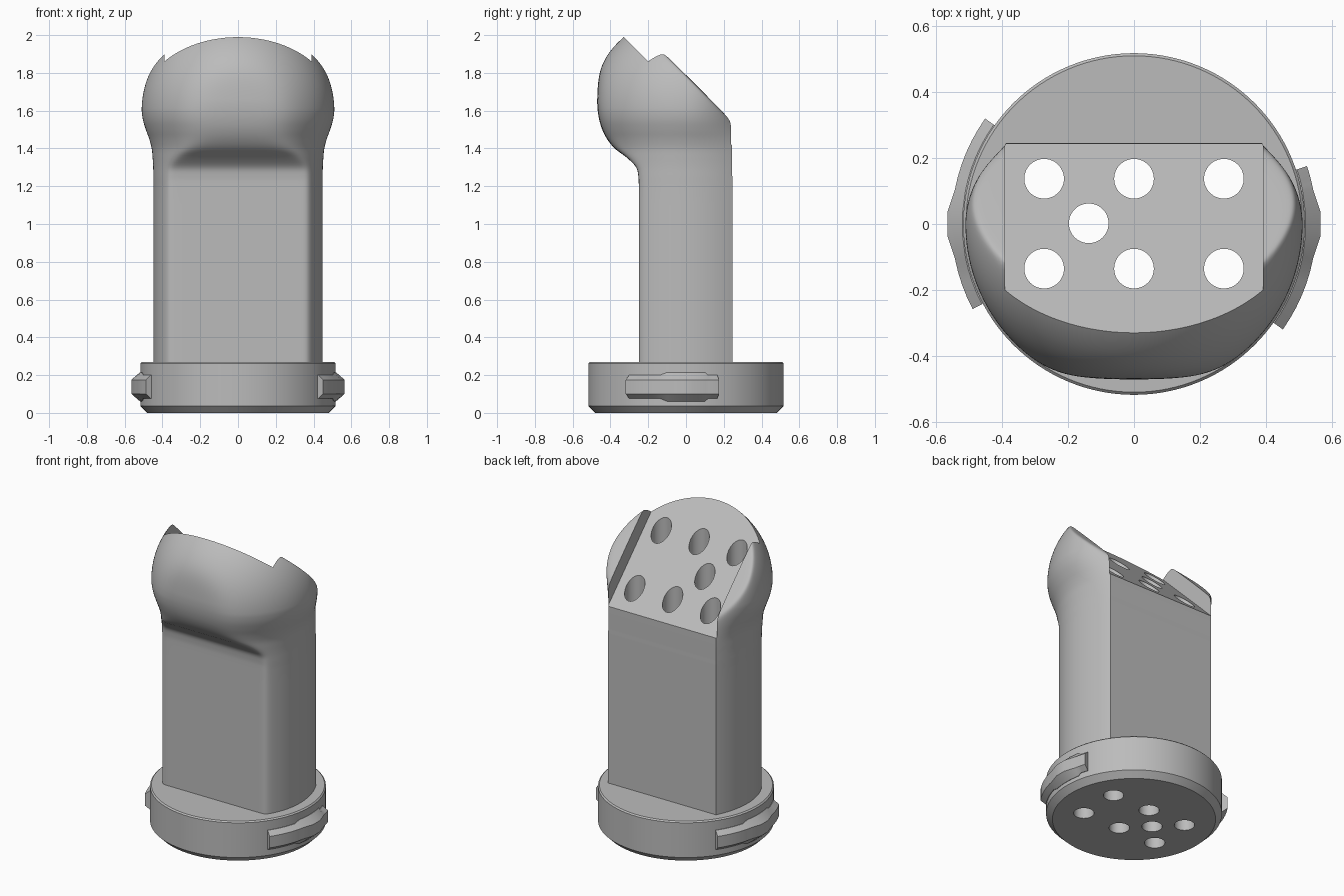
import bpy, bmesh, math
from mathutils import Matrix, Vector

old = bpy.data.objects.get("Cube")
if old:
    bpy.data.objects.remove(old, do_unlink=True)

grey = bpy.data.materials.new("plain_grey")
grey.use_nodes = True
grey.diffuse_color = (0.5, 0.5, 0.5, 1)
grey.node_tree.nodes["Principled BSDF"].inputs["Base Color"].default_value = (0.5, 0.5, 0.5, 1)


def make_object(name, bm):
    bmesh.ops.recalc_face_normals(bm, faces=bm.faces)
    mesh = bpy.data.meshes.new(name)
    bm.to_mesh(mesh)
    bm.free()
    mesh.materials.append(grey)
    obj = bpy.data.objects.new(name, mesh)
    bpy.context.collection.objects.link(obj)
    return obj


def loft(name, rings):
    """Skin closed rings of points and cap both ends."""
    bm = bmesh.new()
    loops = [[bm.verts.new(p) for p in ring] for ring in rings]
    n = len(loops[0])
    for low, high in zip(loops, loops[1:]):
        for i in range(n):
            j = (i + 1) % n
            bm.faces.new((low[i], low[j], high[j], high[i]))
    bm.faces.new(loops[0][::-1])
    bm.faces.new(loops[-1])
    return make_object(name, bm)


def select_only(obj):
    bpy.ops.object.select_all(action="DESELECT")
    obj.select_set(True)
    bpy.context.view_layer.objects.active = obj


def subtract(obj, cutter):
    select_only(obj)
    mod = obj.modifiers.new("cut", "BOOLEAN")
    mod.operation = "DIFFERENCE"
    mod.solver = "EXACT"
    mod.object = cutter
    bpy.ops.object.modifier_apply(modifier=mod.name)


def smooth(obj):
    select_only(obj)
    bpy.ops.object.shade_smooth_by_angle(angle=math.radians(32))


# Body profile: height, half width, front depth
BACK, CORNER = 0.245, 0.387
HEAD_Z, HEAD_R = 1.6, 0.51
PROFILE = [(1.2, .447, .25), (1.25, .448, .252), (1.3, .449, .264), (1.35, .452, .312),
           (1.4, .457, .378), (1.45, .47, .42), (1.5, .488, .447), (1.55, .503, .463),
           (1.6, .51, .472), (1.65, .51, .476)]


def profile_at(z):
    if z <= PROFILE[0][0]:
        return PROFILE[0][1:]
    f = (z - PROFILE[0][0]) / 0.05
    i = min(int(f), len(PROFILE) - 2)
    t = min(f - i, 1)
    p = [PROFILE[max(0, min(k, len(PROFILE) - 1))] for k in range(i - 1, i + 3)]
    width, depth = [0.5 * (2 * p[1][c] + (p[2][c] - p[0][c]) * t
                    + (2 * p[0][c] - 5 * p[1][c] + 4 * p[2][c] - p[3][c]) * t ** 2
                    + (3 * p[1][c] - p[0][c] - 3 * p[2][c] + p[3][c]) * t ** 3) for c in (1, 2)]
    if z > HEAD_Z:
        width = math.sqrt(HEAD_R ** 2 - (z - HEAD_Z) ** 2)
    return width, depth


def ease_below_lip(p):
    """Flatten the top softly against the sloping lip plane."""
    d = (p.y + p.z - 1.79) / math.sqrt(2)
    if d < -0.2:
        return p
    shift = (d - math.sqrt(d * d + 0.0006)) / 2 - d
    return p + Vector((0, 1, 1)) * shift / math.sqrt(2)


def body_ring(z, count=120):
    a, b = profile_at(z)
    wide = max(a, 0.43)
    start = math.acos(CORNER / wide)
    back_r = BACK / math.sin(start)
    ring = []
    for i in range(count + 1):
        ang = start - (math.pi + 2 * start) * i / count
        x, s = a * math.cos(ang), math.sin(ang)
        if s >= 0:
            y = back_r * s
        else:
            y = -((max(-s * a, 0.001) / b) ** -20 + 1) ** (-1 / 20) * b
        ring.append(ease_below_lip(Vector((x, y, z))))
    return ring


levels = [0.262, 0.6, 0.9, 1.1] + [1.2 + 0.0125 * i for i in range(71)]
body = loft("body_and_head", [body_ring(z) for z in levels])

# Base disc with chamfered rims
base = loft("base_disc", [[(r * math.cos(k * math.tau / 128), r * math.sin(k * math.tau / 128), z)
                           for k in range(128)]
                          for r, z in ((.48, 0), (.517, .037), (.517, .262), (.509, .27))])

# Sloping recess between the two side lips
bm = bmesh.new()
bmesh.ops.create_cube(bm, size=1, matrix=Matrix.Translation((0, 0, 1.66))
                      @ Matrix.Rotation(-math.pi / 4, 4, "X")
                      @ Matrix.Translation((0, 0, 0.5)) @ Matrix.Diagonal((2 * 0.39, 3, 1, 1)))
recess = make_object("recess_cutter", bm)
subtract(body, recess)

# Through holes
bm = bmesh.new()
for x, y in [(x, y) for x in (-.272, 0, .272) for y in (-.135, .137)] + [(-.137, .002)]:
    bmesh.ops.create_cone(bm, cap_ends=True, segments=48, radius1=.06, radius2=.06, depth=3,
                          matrix=Matrix.Translation((x, y, 1)))
holes = make_object("hole_cutter", bm)
for part in (body, base):
    subtract(part, holes)
for cutter in (recess, holes):
    bpy.data.objects.remove(cutter, do_unlink=True)


# Locking lugs on both sides of the base
def lug(name, first, last, turn):
    steps = [(first + (-11 - first) * k / 6, .552, .063) for k in range(6)]
    steps += [(-11, .552, .077), (-3.5, .566, .077), (3.5, .566, .077), (11, .552, .077)]
    steps += [(11 + (last - 11) * k / 4, .552, .063) for k in range(1, 5)]
    rings = []
    for deg, r, half in steps:
        ang = math.radians(deg + turn)
        rings.append([(q * math.cos(ang), q * math.sin(ang), 0.138 + h) for q, h in
                      ((.5, -half), (.52, -half), (r, -.037), (r, .037), (.52, half), (.5, half))])
    return loft(name, rings)


lugs = [lug("left_lug", -35.3, 18.5, 0), lug("right_lug", -35.3, 27.8, 180)]

for part in [body, base] + lugs:
    smooth(part)
